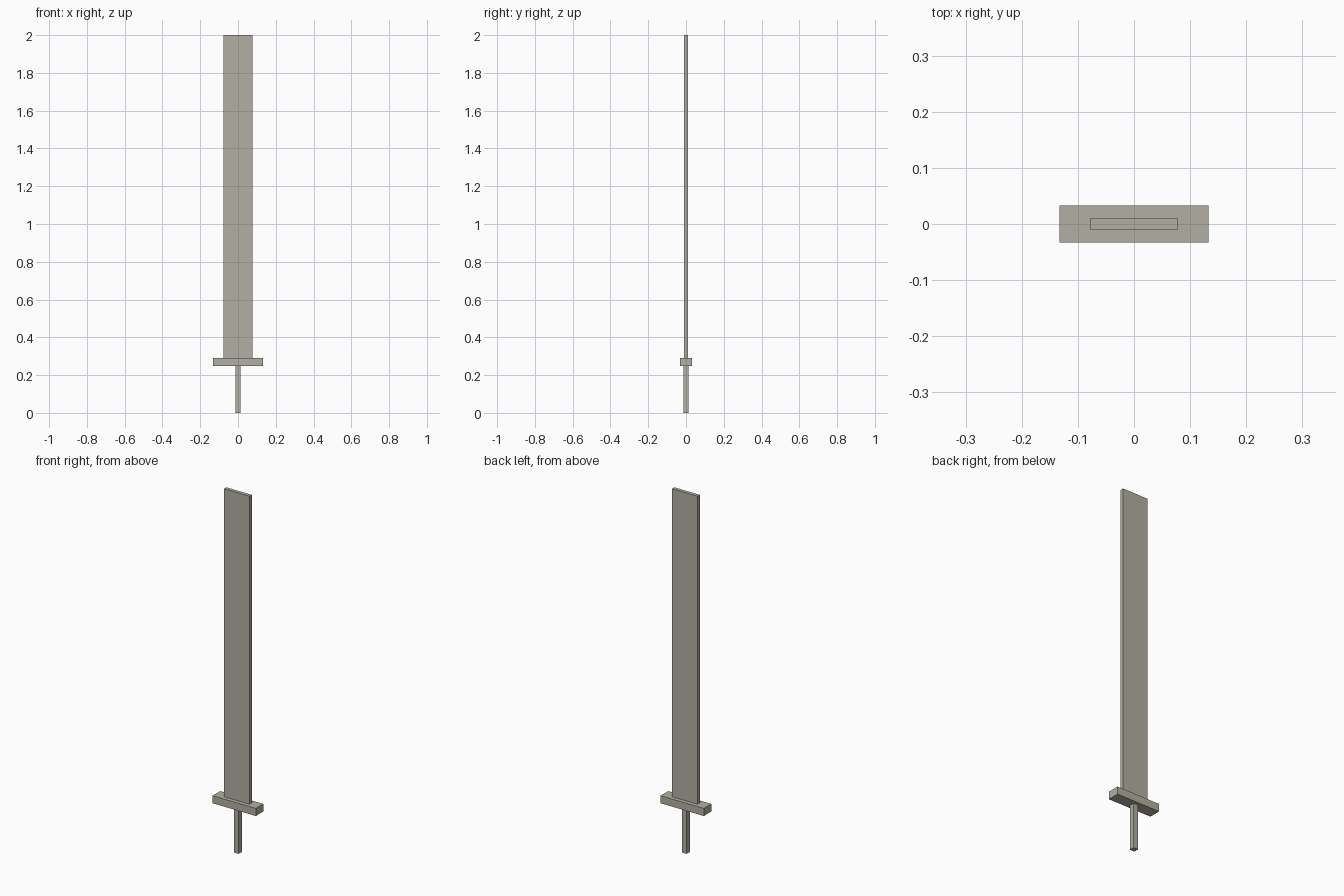
import bpy

cube = bpy.data.objects.get("Cube")
if cube:
    bpy.data.objects.remove(cube, do_unlink=True)

# Single warm grey for the whole sword
grey = bpy.data.materials.new("warm_grey")
grey.use_nodes = True
colour = (0.45, 0.43, 0.37, 1)
grey.diffuse_color = colour
grey.node_tree.nodes["Principled BSDF"].inputs["Base Color"].default_value = colour


def box(name, width, depth, bottom, top):
    """Add a centred box spanning the given heights."""
    bpy.ops.mesh.primitive_cube_add(size=1, location=(0, 0, (bottom + top) / 2))
    part = bpy.context.object
    part.name = name
    part.scale = (width, depth, top - bottom)
    bpy.ops.object.transform_apply(location=False, rotation=False, scale=True)
    part.data.materials.append(grey)
    return part


guard_bottom, guard_top = 0.249, 0.291

# Square grip, crossguard and flat blade
box("grip", 0.028, 0.028, 0, guard_bottom)
box("crossguard", 0.265, 0.066, guard_bottom, guard_top)
box("blade", 0.156, 0.02, guard_top, 2)
